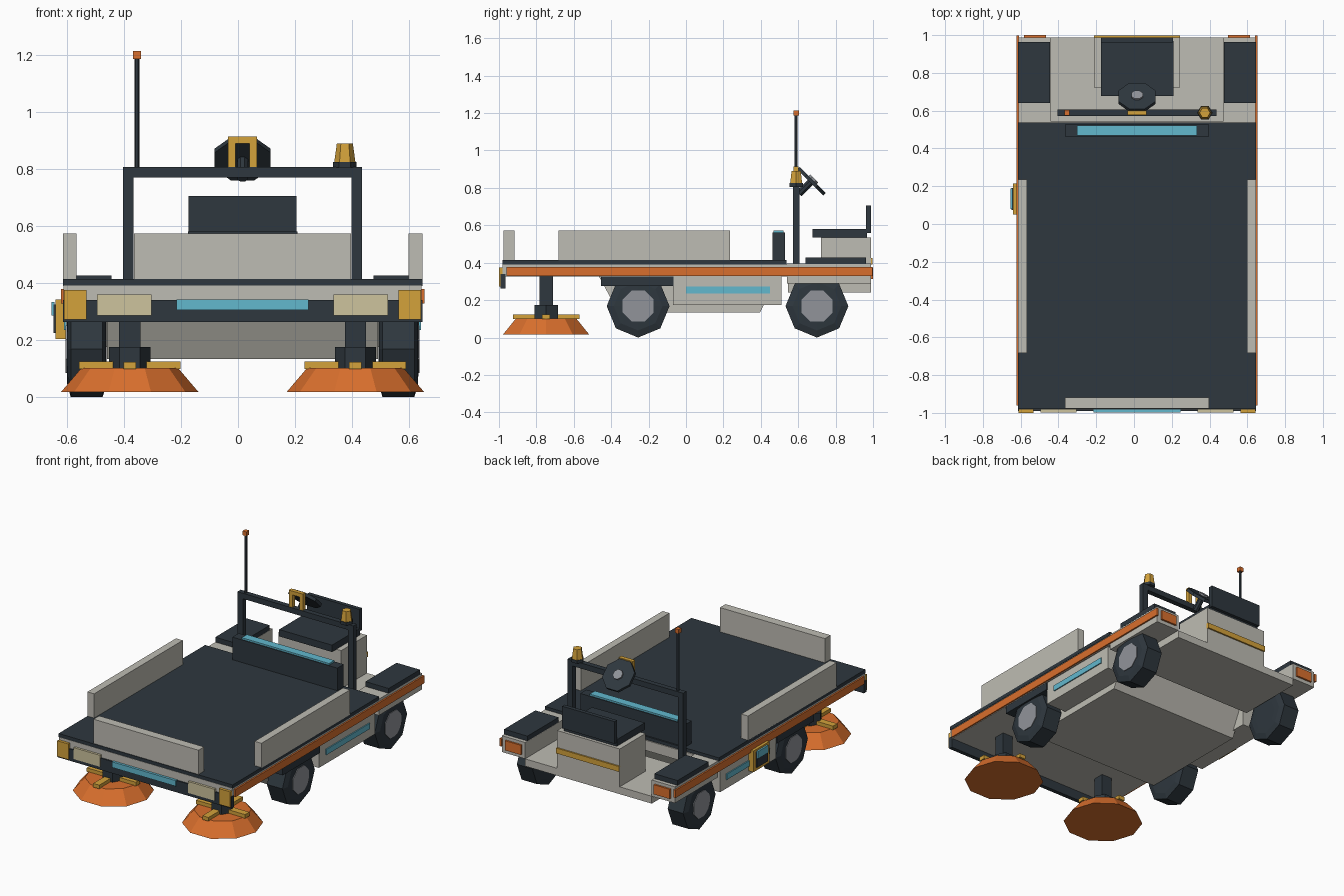
import bpy, bmesh, math
from mathutils import Matrix, Vector

if "Cube" in bpy.data.objects:
    bpy.data.objects.remove(bpy.data.objects["Cube"])

CX = 0.016  # symmetry plane of the vehicle


def material(name, rgb):
    m = bpy.data.materials.new(name)
    lin = [((c / 255 + 0.055) / 1.055) ** 2.4 for c in rgb]
    m.diffuse_color = (*lin, 1)
    m.use_nodes = True
    m.node_tree.nodes["Principled BSDF"].inputs["Base Color"].default_value = m.diffuse_color
    return m


DARK = material("charcoal", (46, 55, 62))
LIGHT = material("light grey", (190, 188, 179))
ORANGE = material("orange", (217, 111, 45))
CYAN = material("cyan", (98, 184, 206))
YELLOW = material("amber", (212, 162, 59))
CREAM = material("cream", (205, 195, 157))
GREY = material("hub grey", (145, 148, 154))


def finish(name, bm, mat):
    bmesh.ops.recalc_face_normals(bm, faces=bm.faces[:])
    me = bpy.data.meshes.new(name)
    bm.to_mesh(me)
    bm.free()
    me.materials.append(mat)
    ob = bpy.data.objects.new(name, me)
    bpy.context.collection.objects.link(ob)
    return ob


def box(name, mat, x, y, z):
    """Box from (min, max) ranges; x is measured from the symmetry plane."""
    bm = bmesh.new()
    bmesh.ops.create_cube(bm, size=1)
    for v in bm.verts:
        v.co = [r[0] + (c + 0.5) * (r[1] - r[0]) for c, r in zip(v.co, (x, y, z))]
        v.co.x += CX
    return finish(name, bm, mat)


def pair(name, mat, x, y, z):
    box("right_" + name, mat, x, y, z)
    box("left_" + name, mat, (-x[1], -x[0]), y, z)


def lathe(name, mat, profile, n, loc, phase=0.0, rot=Matrix()):
    """Closed faceted solid from (radius, height) points."""
    bm = bmesh.new()
    M = Matrix.Translation(Vector(loc) + Vector((CX, 0, 0))) @ rot
    rings = []
    for r, h in profile:
        angles = [phase + 2 * math.pi * i / n for i in range(n)]
        rings.append([bm.verts.new(M @ Vector((r * math.cos(a), r * math.sin(a), h))) for a in angles])
    for a, b in zip(rings, rings[1:]):
        for i in range(n):
            j = (i + 1) % n
            bm.faces.new((a[i], a[j], b[j], b[i]))
    bm.faces.new(rings[0][::-1])
    bm.faces.new(rings[-1])
    return finish(name, bm, mat)


def prism(name, mat, pts, x):
    """Side profile (y, z) extruded across x."""
    bm = bmesh.new()
    a, b = [[bm.verts.new((CX + s, y, z)) for y, z in pts] for s in x]
    bm.faces.new(a)
    bm.faces.new(b[::-1])
    for i in range(len(pts)):
        j = (i + 1) % len(pts)
        bm.faces.new((a[i], a[j], b[j], b[i]))
    return finish(name, bm, mat)


# chassis, deck and belly
box("chassis", LIGHT, (-0.628, 0.628), (-0.982, 0.545), (0.325, 0.392))
box("deck", DARK, (-0.631, 0.631), (-0.98, 0.538), (0.39, 0.414))
prism("belly", LIGHT, [(-0.465, 0.326), (-0.36, 0.133), (0.395, 0.133), (0.49, 0.326)], (-0.475, 0.475))
pair("side_skirt", LIGHT, (0.46, 0.62), (-0.07, 0.51), (0.175, 0.326))
pair("skirt_light", CYAN, (0.618, 0.627), (0.0, 0.45), (0.235, 0.272))
pair("side_stripe", ORANGE, (0.624, 0.638), (-0.96, 0.997), (0.328, 0.378))
pair("front_fender", DARK, (0.46, 0.627), (-0.455, -0.068), (0.275, 0.327))

# cargo boards around the deck
pair("side_board", LIGHT, (0.582, 0.631), (-0.682, 0.236), (0.41, 0.573))
box("front_board", LIGHT, (-0.381, 0.381), (-0.976, -0.918), (0.41, 0.573))
box("rear_bulkhead", DARK, (-0.381, 0.381), (0.462, 0.528), (0.41, 0.562))
box("bulkhead_light", CYAN, (-0.317, 0.317), (0.468, 0.522), (0.56, 0.573))

# front bumper and lamps
box("bumper", DARK, (-0.631, 0.631), (-0.991, -0.965), (0.263, 0.34))
pair("headlight", CREAM, (0.32, 0.511), (-0.997, -0.97), (0.285, 0.36))
pair("corner_marker", YELLOW, (0.547, 0.627), (-1.0, -0.975), (0.272, 0.375))
box("front_light_bar", CYAN, (-0.231, 0.231), (-0.998, -0.98), (0.305, 0.342))

# rear tub with wheel pods
box("rear_tub", LIGHT, (-0.459, 0.459), (0.545, 0.988), (0.24, 0.288))
pair("rear_pod", LIGHT, (0.459, 0.628), (0.54, 0.988), (0.288, 0.395))
pair("pod_pad", DARK, (0.46, 0.629), (0.64, 0.963), (0.394, 0.427))
pair("tail_light", ORANGE, (0.482, 0.598), (0.98, 1.0), (0.312, 0.375))

# seat
box("seat_base", LIGHT, (-0.227, 0.227), (0.722, 0.988), (0.28, 0.536))
box("seat_stripe", YELLOW, (-0.227, 0.227), (0.98, 0.998), (0.39, 0.425))
box("seat_cushion", DARK, (-0.192, 0.192), (0.677, 0.968), (0.535, 0.58))
box("seat_back", DARK, (-0.19, 0.19), (0.962, 0.988), (0.56, 0.705))

# roll frame with mast and beacon
pair("frame_post", DARK, (0.382, 0.42), (0.572, 0.606), (0.288, 0.806))
box("frame_bar", DARK, (-0.42, 0.42), (0.572, 0.606), (0.771, 0.807))
lathe("mast", DARK, [(0.009, 0.8), (0.009, 1.19)], 6, (-0.371, 0.589, 0))
box("mast_tip", ORANGE, (-0.385, -0.357), (0.575, 0.603), (1.186, 1.214))
lathe("beacon_base", DARK, [(0.041, 0.805), (0.041, 0.825)], 6, (0.359, 0.589, 0))
lathe("beacon", YELLOW, [(0.037, 0.825), (0.028, 0.89)], 6, (0.359, 0.589, 0))

# steering: bracket, column, wheel, hub
pair("bracket_leg", YELLOW, (0.025, 0.051), (0.576, 0.602), (0.806, 0.892))
box("bracket_top", YELLOW, (-0.051, 0.051), (0.576, 0.602), (0.89, 0.915))
tilt = Matrix.Rotation(math.radians(-45), 4, 'X')
hub = (0, 0.671, 0.836)
lathe("steering_column", DARK, [(0.02, -0.095), (0.02, 0.005)], 8, hub, math.pi / 8, tilt)
lathe("steering_wheel", DARK, [(0.106, -0.01), (0.106, 0.01)], 8, hub, math.pi / 8, tilt)
lathe("steering_hub", GREY, [(0.033, 0.0), (0.033, 0.02)], 8, hub, math.pi / 8, tilt)

# wheels
for side, s in (("right", 1), ("left", -1)):
    to_side = Matrix.Rotation(s * math.pi / 2, 4, 'Y')
    for end, y in (("front", -0.256), ("rear", 0.70)):
        loc = (s * 0.547, y, 0.168)
        tire = [(0.09, -0.07), (0.13, -0.068), (0.168, -0.056),
                (0.168, 0.056), (0.13, 0.068), (0.09, 0.07)]
        lathe(f"{side}_{end}_tire", DARK, tire, 8, loc, 0, to_side)
        lathe(f"{side}_{end}_hub", GREY, [(0.09, 0.05), (0.09, 0.074)], 8, loc, math.pi / 8, to_side)

    # sweeping brush with cross arms, motor and hanger
    c = (s * 0.396, -0.748, 0)
    lathe(f"{side}_brush", ORANGE, [(0.2415, 0.017), (0.17, 0.101)], 10, c)
    for k, (dx, dy) in enumerate(((0.178, 0.022), (0.022, 0.178))):
        box(f"{side}_brush_arm_{k}", YELLOW, (c[0] - dx, c[0] + dx),
            (c[1] - dy, c[1] + dy), (0.098, 0.124 - 0.001 * k))
    lathe(f"{side}_brush_motor", DARK, [(0.072, 0.1), (0.072, 0.175)], 6, c)
    box(f"{side}_brush_hanger", DARK, (c[0] - 0.037, c[0] + 0.037),
        (c[1] - 0.036, c[1] + 0.036), (0.17, 0.327))

# control panel on the left side
box("panel_frame", YELLOW, (-0.656, -0.615), (0.05, 0.215), (0.203, 0.342))
box("panel_face", DARK, (-0.664, -0.65), (0.075, 0.19), (0.225, 0.325))
box("panel_screen", CYAN, (-0.671, -0.66), (0.08, 0.188), (0.285, 0.333))
